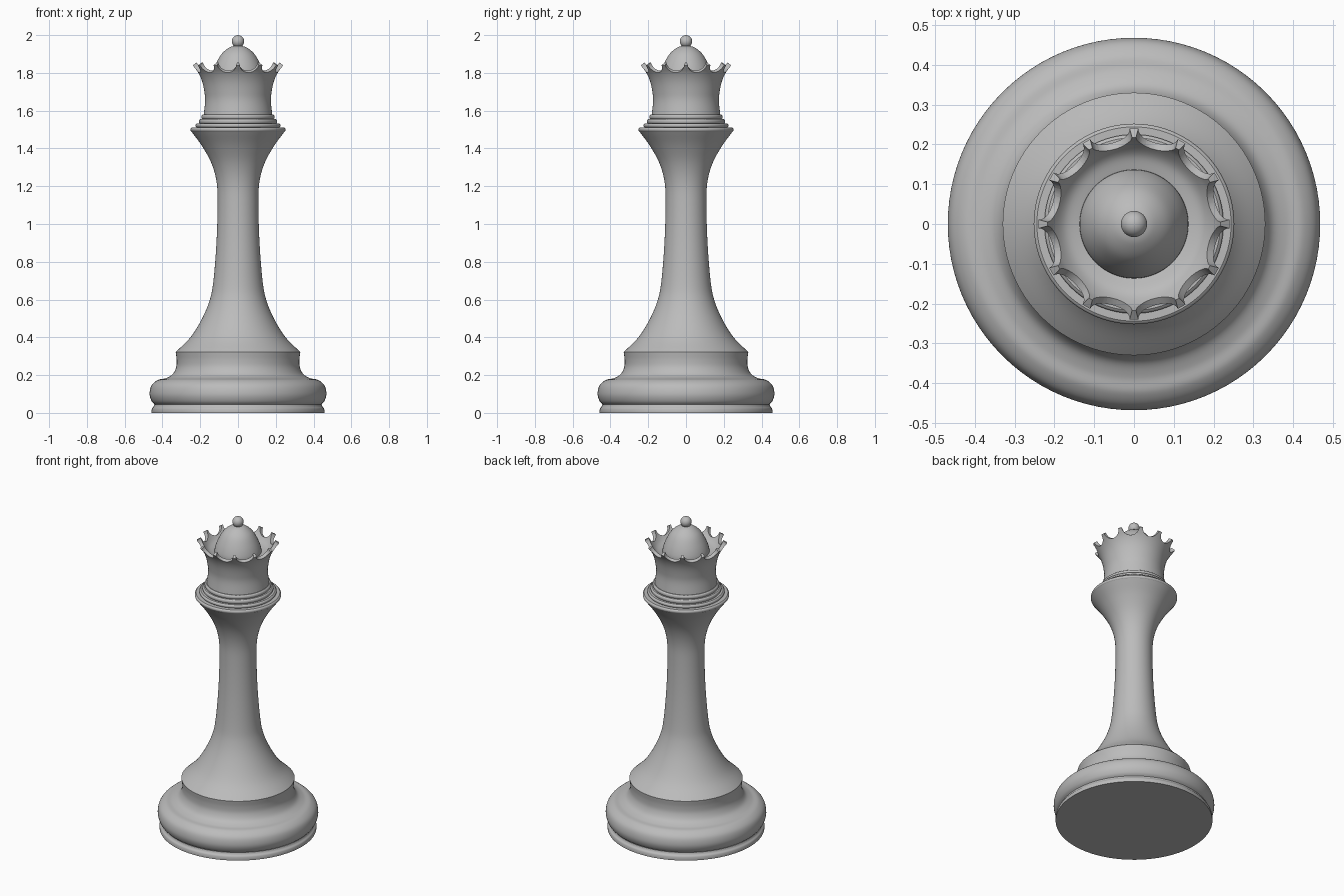
import bpy, bmesh
from math import cos, sin, pi, atan, radians
from mathutils import Matrix, Vector

SEGMENTS = 96
POINTS = 12

cube = bpy.data.objects.get("Cube")
if cube:
    bpy.data.objects.remove(cube, do_unlink=True)

grey = bpy.data.materials.new("plain_grey")
grey.use_nodes = True
grey.diffuse_color = (0.5, 0.5, 0.5, 1)
grey.node_tree.nodes["Principled BSDF"].inputs["Base Color"].default_value = (0.5, 0.5, 0.5, 1)


def smooth_curve(pts, steps=6):
    """Catmull-Rom curve through (radius, height) points."""
    if len(pts) < 3:
        return [Vector(p) for p in pts]
    p = [Vector(q) for q in pts]
    p = [2 * p[0] - p[1]] + p + [2 * p[-1] - p[-2]]
    out = []
    for a, b, c, d in zip(p, p[1:], p[2:], p[3:]):
        for i in range(steps):
            t = i / steps
            out.append(0.5 * (2 * b + (c - a) * t + (2 * a - 5 * b + 4 * c - d) * t * t
                              + (3 * b - a - 3 * c + d) * t ** 3))
    return out + [p[-2]]


def add_object(name, bm):
    bmesh.ops.recalc_face_normals(bm, faces=bm.faces[:])
    mesh = bpy.data.meshes.new(name)
    bm.to_mesh(mesh)
    bm.free()
    mesh.materials.append(grey)
    obj = bpy.data.objects.new(name, mesh)
    bpy.context.collection.objects.link(obj)
    return obj


def shade(obj):
    bpy.ops.object.select_all(action="DESELECT")
    obj.select_set(True)
    bpy.context.view_layer.objects.active = obj
    bpy.ops.object.shade_smooth_by_angle(angle=radians(32))


def lathe(name, *sections):
    """Turn smooth profile sections, with crisp joins between them, into a solid."""
    profile = []
    for section in sections:
        for p in smooth_curve(section):
            if not profile or (p - profile[-1]).length > 1e-5:
                profile.append(p)
    bm = bmesh.new()
    rings = []
    for r, z in profile:
        rings.append([bm.verts.new((r * cos(2 * pi * i / SEGMENTS), r * sin(2 * pi * i / SEGMENTS), z))
                      for i in range(SEGMENTS)])
    for low, high in zip(rings, rings[1:]):
        for i in range(SEGMENTS):
            j = (i + 1) % SEGMENTS
            bm.faces.new((low[i], low[j], high[j], high[i]))
    bm.faces.new(rings[0])
    bm.faces.new(rings[-1])
    obj = add_object(name, bm)
    shade(obj)
    return obj


# Foot: thin plinth, rounded bulge and concave neck
lathe("plinth",
      [(0.457, 0), (0.458, 0.012)],
      [(0.458, 0.012), (0.455, 0.024), (0.447, 0.034), (0.443, 0.045)])
lathe("base",
      [(0.435, 0.04), (0.457, 0.062), (0.468, 0.1), (0.458, 0.145), (0.425, 0.174),
       (0.385, 0.183), (0.348, 0.203), (0.328, 0.24), (0.325, 0.28), (0.33, 0.322)])

# Slender column flaring at both ends
lathe("stem",
      [(0.33, 0.322), (0.252, 0.4), (0.19, 0.5), (0.149, 0.6), (0.13, 0.7), (0.114, 0.9),
       (0.108, 1.1), (0.113, 1.22), (0.14, 1.32), (0.19, 1.412), (0.247, 1.49)])

# Collar: stacked rings with rounded edges
for name, r, low, high in (("collar", 0.252, 1.488, 1.512), ("collar_ring_lower", 0.225, 1.51, 1.533),
                           ("collar_ring_middle", 0.207, 1.53, 1.556),
                           ("collar_ring_upper", 0.194, 1.554, 1.58)):
    mid = (low + high) / 2
    lathe(name, [(r - 0.008, low), (r - 0.002, low + 0.005), (r, mid), (r - 0.002, high - 0.005),
                 (r - 0.008, high)])

# Flared crown with a hollow bowl
crown = lathe("crown",
              [(0.182, 1.575), (0.174, 1.65), (0.178, 1.7), (0.19, 1.755), (0.21, 1.8), (0.24, 1.84)],
              [(0.24, 1.84), (0.218, 1.855)],
              [(0.218, 1.855), (0.2, 1.82), (0.172, 1.79), (0.13, 1.775)])

# Scallops: tilted cylinders cut between the crown points
bm = bmesh.new()
for k in range(POINTS):
    turn = Matrix.Rotation(2 * pi * (k + 0.5) / POINTS, 4, "Z")
    place = Matrix.Translation((0.228, 0, 1.852))
    tilt = Matrix.Rotation(pi / 2 + atan(0.6), 4, "Y")
    bmesh.ops.create_cone(bm, cap_ends=True, segments=40, radius1=0.052, radius2=0.052,
                          depth=0.12, matrix=turn @ place @ tilt)
cutter = add_object("scallop_cutter", bm)
cutter.hide_render = True
cut = crown.modifiers.new("scallops", "BOOLEAN")
cut.operation = "DIFFERENCE"
cut.solver = "EXACT"
cut.use_self = True
cut.object = cutter
bpy.ops.object.select_all(action="DESELECT")
crown.select_set(True)
bpy.context.view_layer.objects.active = crown
bpy.ops.object.modifier_apply(modifier=cut.name)
bpy.data.objects.remove(cutter, do_unlink=True)
shade(crown)

# Dome inside the crown
lathe("dome",
      [(0.137, 1.765), (0.134, 1.8), (0.116, 1.85), (0.087, 1.9), (0.05, 1.932), (0.015, 1.945)])

# Finial ball
bm = bmesh.new()
bmesh.ops.create_uvsphere(bm, u_segments=32, v_segments=20, radius=0.033,
                          matrix=Matrix.Translation((0, 0, 1.967)))
shade(add_object("finial", bm))
